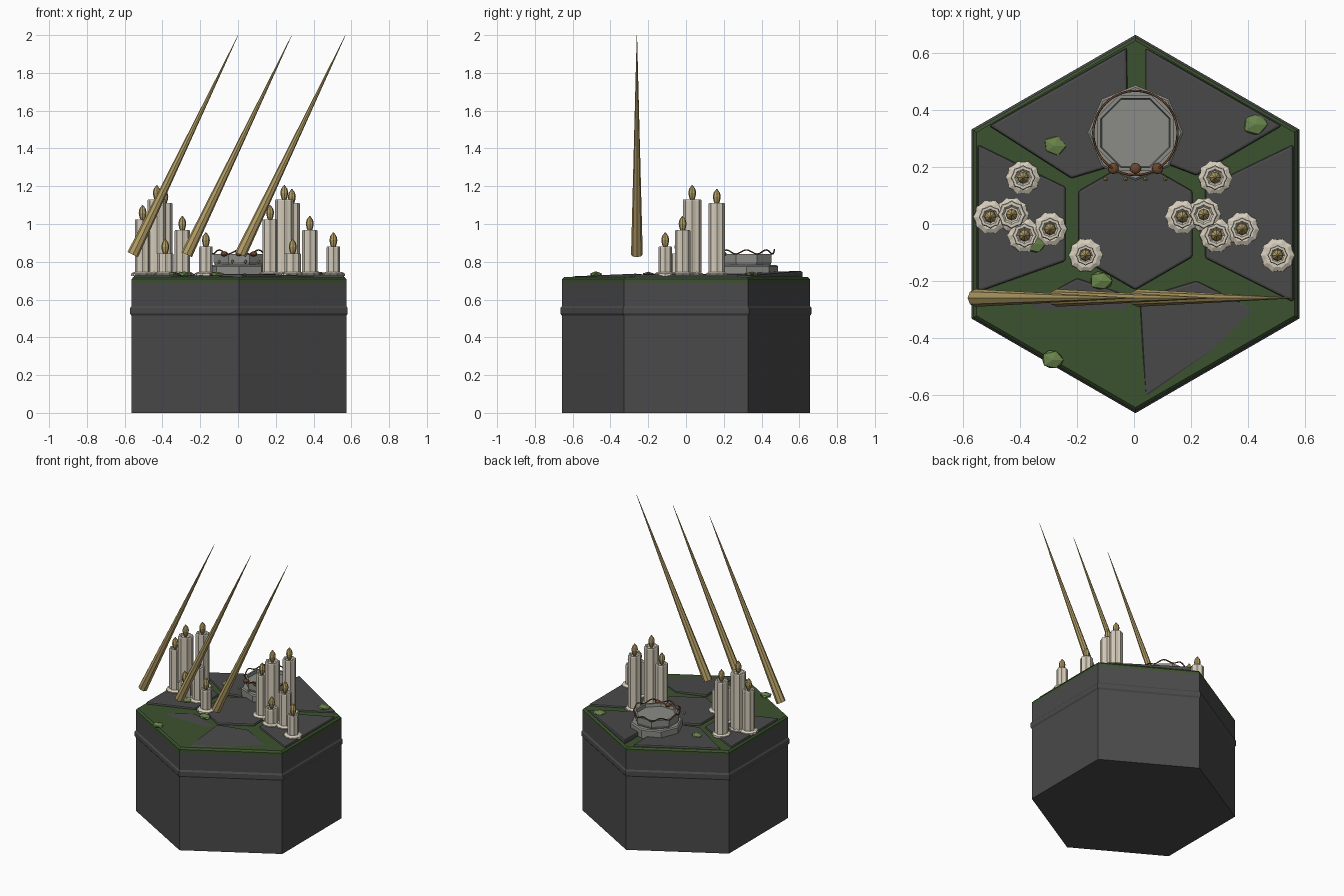
import bpy, bmesh, math, random
from mathutils import Vector

if "Cube" in bpy.data.objects:
    bpy.data.objects.remove(bpy.data.objects["Cube"])

random.seed(4)
CX = 0.005


def material(name, rgb):
    m = bpy.data.materials.new(name)
    m.diffuse_color = (*rgb, 1)
    m.use_nodes = True
    m.node_tree.nodes["Principled BSDF"].inputs["Base Color"].default_value = m.diffuse_color
    return m


STONE = material("dark stone", (0.068, 0.068, 0.068))
MOSS = material("moss", (0.045, 0.085, 0.028))
LEAF = material("light moss", (0.14, 0.23, 0.07))
WAX = material("wax", (0.66, 0.60, 0.49))
GOLD = material("gold", (0.45, 0.34, 0.13))
GREY = material("pale stone", (0.26, 0.26, 0.24))
BROWN = material("brown", (0.15, 0.065, 0.03))


def finish(name, bm, mat, loc=(0, 0, 0), bevel=0.0):
    bmesh.ops.recalc_face_normals(bm, faces=bm.faces)
    me = bpy.data.meshes.new(name)
    bm.to_mesh(me)
    bm.free()
    me.materials.append(mat)
    ob = bpy.data.objects.new(name, me)
    ob.location = loc
    bpy.context.collection.objects.link(ob)
    if bevel:
        b = ob.modifiers.new("bevel", "BEVEL")
        b.width, b.segments = bevel, 2
    return ob


def lathe(name, rings, sides, mat, loc, turn=0.0, star=0.0, bevel=0.0):
    """Stack of (radius, height) rings, closed at both ends; star fluting optional."""
    bm = bmesh.new()
    loops = []
    for r, z in rings:
        loop = []
        for i in range(sides):
            a = turn + math.tau * i / sides
            k = r * (1 - star * (i % 2))
            loop.append(bm.verts.new((k * math.cos(a), k * math.sin(a), z)))
        loops.append(loop)
    for low, high in zip(loops, loops[1:]):
        for i in range(sides):
            j = (i + 1) % sides
            bm.faces.new((low[i], low[j], high[j], high[i]))
    bm.faces.new(loops[0][::-1])
    bm.faces.new(loops[-1])
    return finish(name, bm, mat, loc, bevel)


def slab(name, pts, top):
    """Flat paving stone whose top follows a tilted plane."""
    bm = bmesh.new()
    low = [bm.verts.new((x, y, top(x, y) - 0.04)) for x, y in pts]
    high = [bm.verts.new((x, y, top(x, y))) for x, y in pts]
    bm.faces.new(low[::-1])
    bm.faces.new(high)
    for i in range(len(pts)):
        j = (i + 1) % len(pts)
        bm.faces.new((low[i], low[j], high[j], high[i]))
    finish(name, bm, STONE, bevel=0.009)


# Hexagonal plinth with a raised band and a mossy cap
HEX = math.pi / 6
lathe("plinth", [(0.657, 0), (0.657, 0.69)], 6, STONE, (CX, 0, 0), HEX)
lathe("plinth_band", [(0.657, 0.515), (0.665, 0.525), (0.665, 0.555), (0.657, 0.565)],
      6, STONE, (CX, 0, 0), HEX)
lathe("moss_cap", [(0.645, 0.672), (0.657, 0.68), (0.657, 0.708), (0.645, 0.72)],
      6, MOSS, (CX, 0, 0), HEX)

# Paving: a middle hexagon and six slabs around it
middle = [(CX + 0.232 * math.cos(HEX + math.tau * i / 6),
           0.232 * math.sin(HEX + math.tau * i / 6)) for i in range(6)]
slab("middle_slab", middle, lambda x, y: 0.735)
slab("back_left_slab", [(-0.025, 0.62), (-0.51, 0.345), (-0.22, 0.16), (-0.02, 0.22)],
     lambda x, y: 0.735)
slab("back_right_slab", [(0.04, 0.62), (0.04, 0.24), (0.22, 0.17), (0.52, 0.345)],
     lambda x, y: 0.735 + 0.03 * (y - x))
slab("left_slab", [(-0.55, 0.28), (-0.55, -0.24), (-0.24, -0.13), (-0.24, 0.13)],
     lambda x, y: 0.733)
slab("right_slab", [(0.56, 0.28), (0.25, 0.13), (0.25, -0.12), (0.56, -0.275)],
     lambda x, y: 0.733)
slab("front_left_slab", [(-0.37, -0.28), (-0.02, -0.6), (-0.02, -0.25), (-0.2, -0.19)],
     lambda x, y: 0.72 + 0.09 * (y + 0.30))
slab("front_right_slab", [(0.04, -0.61), (0.47, -0.32), (0.22, -0.2), (0.02, -0.26)],
     lambda x, y: 0.72 + 0.04 * (0.72 - x + y))

# Candles: x, y, wax top, radius; the same cluster stands on both sides
CLUSTER = [(0.285, 0.163, 1.11, 0.044), (0.17, 0.025, 1.025, 0.041),
           (0.245, 0.033, 1.13, 0.05), (0.29, -0.04, 0.845, 0.043),
           (0.38, -0.018, 0.967, 0.041), (0.505, -0.11, 0.88, 0.036)]
for side, shift in (("right", 0.0), ("left", -0.675)):
    for n, (x, y, top, r) in enumerate(CLUSTER, 1):
        loc = (x + shift, y, 0)
        lathe(f"{side}_candle_{n}",
              [(r, 0.725), (r, top - 0.005), (r * 0.93, top), (r * 0.7, top),
               (r * 0.55, top - 0.008)], 16, WAX, loc, star=0.12)
        lathe(f"{side}_wax_pool_{n}", [(0.061, 0.725), (0.06, 0.738), (0.045, 0.746)],
              20, WAX, loc, star=0.1)
        lathe(f"{side}_flame_{n}",
              [(0.008, top - 0.01), (0.017, top + 0.012), (0.021, top + 0.034),
               (0.017, top + 0.055), (0.002, top + 0.076)], 8, GOLD, loc)

# Leaning spikes hovering over the front
for n in range(3):
    foot = Vector((-0.557 + 0.285 * n, -0.26, 0.838))
    tip = Vector((0.0 + 0.284 * n, -0.26, 1.998))
    spike = lathe(f"spike_{n + 1}", [(0.031, 0), (0.001, (tip - foot).length)],
                  8, GOLD, foot)
    spike.rotation_euler = (tip - foot).to_track_quat("Z", "Y").to_euler()

# Stone basin with a shallow recess
BX, BY = CX, 0.32
lathe("basin_foot", [(0.168, 0.72), (0.168, 0.775), (0.16, 0.782)], 8, GREY, (BX, BY, 0))
lathe("basin_bowl", [(0.135, 0.775), (0.145, 0.80), (0.145, 0.842), (0.132, 0.842),
                     (0.128, 0.822)], 8, GREY, (BX, BY, 0), math.pi / 8)

# Wavy cord around the basin rim
cu = bpy.data.curves.new("basin_cord", "CURVE")
cu.dimensions = "3D"
cu.bevel_depth, cu.bevel_resolution = 0.004, 1
sp = cu.splines.new("POLY")
N = 64
sp.points.add(N - 1)
for i, p in enumerate(sp.points):
    a = math.tau * i / N
    p.co = (BX + 0.148 * math.cos(a), BY + 0.148 * math.sin(a),
            0.852 + 0.011 * math.cos(8 * a), 1)
sp.use_cyclic_u = True
cu.materials.append(BROWN)
bpy.context.collection.objects.link(bpy.data.objects.new("basin_cord", cu))


def pebble(name, loc, size, mat, jitter=0.0, level=1):
    bm = bmesh.new()
    bmesh.ops.create_icosphere(bm, subdivisions=level, radius=1)
    for v in bm.verts:
        k = 1 + random.uniform(-jitter, jitter)
        v.co = Vector(v.co[i] * size[i] * k for i in range(3))
    finish(name, bm, mat, loc)


# Beads on the front of the basin, with small hanging drops
for n in range(3):
    pebble(f"bead_{n + 1}", (BX + 0.078 * (n - 1), 0.195, 0.842), (0.02, 0.02, 0.014),
           BROWN, level=2)
for n, x in enumerate((-0.105, -0.035, 0.035, 0.105), 1):
    pebble(f"drop_{n}", (BX + x, 0.158, 0.80), (0.009, 0.009, 0.012), GOLD)

# Moss clumps
for n, (x, y, r) in enumerate([(-0.28, 0.275, 0.042), (0.425, 0.35, 0.048),
                               (-0.115, -0.2, 0.043), (-0.285, -0.478, 0.042),
                               (-0.345, -0.07, 0.04)], 1):
    pebble(f"moss_clump_{n}", (x, y, 0.733), (r, r * 0.85, 0.015), LEAF, 0.12)
